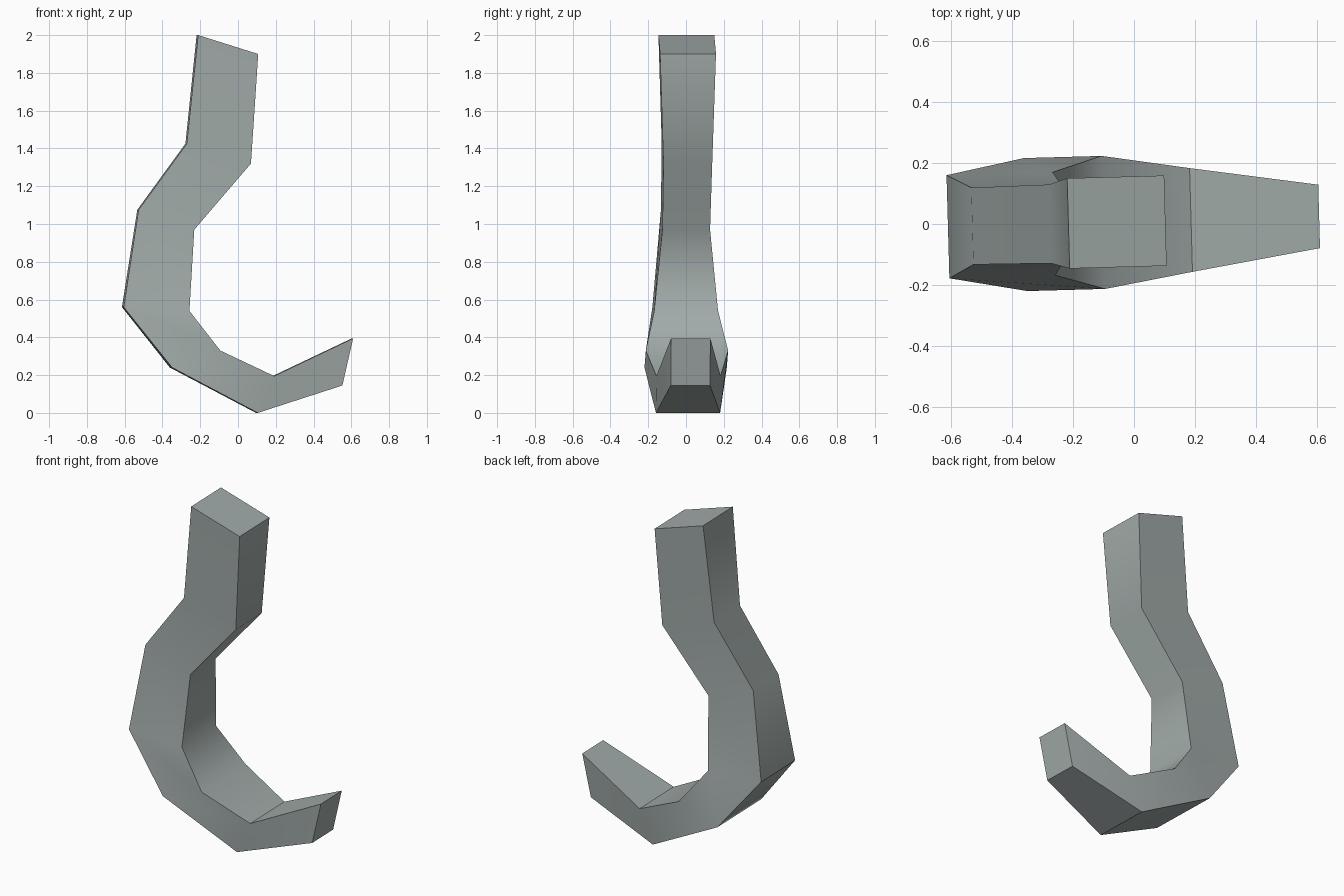
import bpy, bmesh, math
from mathutils import Matrix, Vector

cube = bpy.data.objects.get("Cube")
if cube:
    bpy.data.objects.remove(cube, do_unlink=True)

# Single grey metal colour
metal = bpy.data.materials.new("grey_metal")
metal.use_nodes = True
colour = (0.36, 0.41, 0.40, 1)
metal.diffuse_color = colour
metal.node_tree.nodes["Principled BSDF"].inputs["Base Color"].default_value = colour

# Cross-sections from shank to tip: outer (x, z), inner (x, z), half width
sections = [
    ((-0.215, 2.0), (0.103, 1.90), 0.148),
    ((-0.275, 1.425), (0.065, 1.32), 0.129),
    ((-0.53, 1.075), (-0.235, 0.97), 0.126),
    ((-0.61, 0.56), (-0.262, 0.54), 0.169),
    ((-0.355, 0.24), (-0.10, 0.33), 0.218),
    ((0.10, 0.0), (0.187, 0.195), 0.170),
    ((0.55, 0.145), (0.607, 0.395), 0.104),
]

# Hook body: a loft of four-sided rings, closed at both ends
bm = bmesh.new()
rings = []
for outer, inner, w in sections:
    corners = [(outer, -w), (inner, -w), (inner, w), (outer, w)]
    rings.append([bm.verts.new((x, y, z)) for (x, z), y in corners])
for a, b in zip(rings, rings[1:]):
    for i in range(4):
        j = (i + 1) % 4
        bm.faces.new((a[i], a[j], b[j], b[i]))
bm.faces.new(rings[0])
bm.faces.new(rings[-1][::-1])

# Slight turn about the upright axis
turn = Matrix.Translation(Vector((0, 0.008, 0))) @ Matrix.Rotation(math.radians(1.6), 4, "Z")
bmesh.ops.transform(bm, matrix=turn, verts=bm.verts)
bmesh.ops.recalc_face_normals(bm, faces=bm.faces)

mesh = bpy.data.meshes.new("hook")
bm.to_mesh(mesh)
bm.free()
mesh.materials.append(metal)
hook = bpy.data.objects.new("hook", mesh)
bpy.context.collection.objects.link(hook)

# Soft bends along the bars, crisp corners
bpy.ops.object.select_all(action="DESELECT")
hook.select_set(True)
bpy.context.view_layer.objects.active = hook
bpy.ops.object.shade_smooth_by_angle(angle=math.radians(45))
